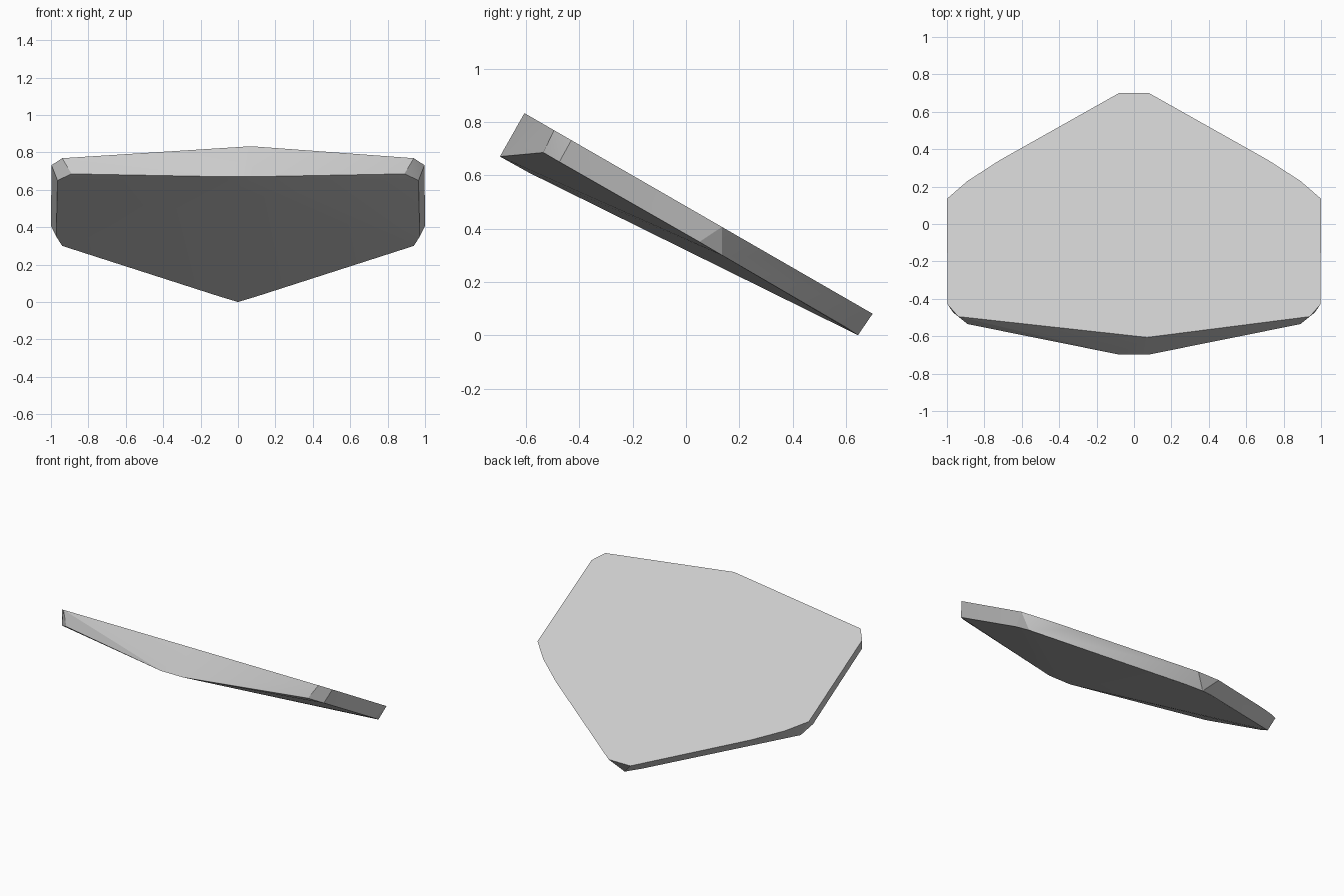
import bpy
import bmesh
import math

default_cube = bpy.data.objects.get("Cube")
if default_cube:
    bpy.data.objects.remove(default_cube, do_unlink=True)


def make_material(name, colour):
    material = bpy.data.materials.new(name)
    material.use_nodes = True
    material.diffuse_color = colour
    shader = next(n for n in material.node_tree.nodes if n.type == "BSDF_PRINCIPLED")
    shader.inputs["Base Color"].default_value = colour
    return material


def top_height(y):
    """Height of the flat sloping upper face at depth y."""
    return 0.835 - 0.576 * (y + 0.61)


def both_sides(points):
    """Mirror points across the centre plane."""
    return [(side * x, y, z) for x, y, z in points for side in (-1, 1)]


# Upper face outline: half profile, lying on the sloping plane
upper_half = [(0.94, -0.495), (0.997, -0.43), (1, 0.135),
              (0.89, 0.23), (0.72, 0.34), (0.08, 0.7)]
upper = both_sides([(x, y, top_height(y)) for x, y in upper_half])
upper.append((0.07, -0.606, top_height(-0.606)))

# Underside: shallow keel, thickest at the front
lower_half = [(0.08, -0.698, 0.67), (0.89, -0.535, 0.685), (0.965, -0.475, 0.65),
              (0.972, 0.05, 0.35), (0.94, 0.135, 0.3), (0.1, 0.6, 0.03)]
lower = both_sides(lower_half)
lower += [(0, -0.59, 0.61), (0, 0.645, 0)]

# Faceted slab wrapped around both outlines
bm = bmesh.new()
for point in upper + lower:
    bm.verts.new(point)
hull = bmesh.ops.convex_hull(bm, input=bm.verts[:])
unused = {v for v in hull["geom_interior"] + hull["geom_unused"]
          if isinstance(v, bmesh.types.BMVert) and v.is_valid and not v.link_faces}
bmesh.ops.delete(bm, geom=list(unused), context="VERTS")
bmesh.ops.dissolve_limit(bm, angle_limit=math.radians(0.5),
                         verts=bm.verts[:], edges=bm.edges[:])
bmesh.ops.recalc_face_normals(bm, faces=bm.faces[:])

mesh = bpy.data.meshes.new("sloping_slab")
bm.to_mesh(mesh)
bm.free()
mesh.materials.append(make_material("light grey", (0.6, 0.6, 0.6, 1)))

slab = bpy.data.objects.new("sloping_slab", mesh)
bpy.context.collection.objects.link(slab)

# Soften the shallow facets, keep the rim crisp
bpy.ops.object.select_all(action="DESELECT")
slab.select_set(True)
bpy.context.view_layer.objects.active = slab
bpy.ops.object.shade_smooth_by_angle(angle=math.radians(15))
